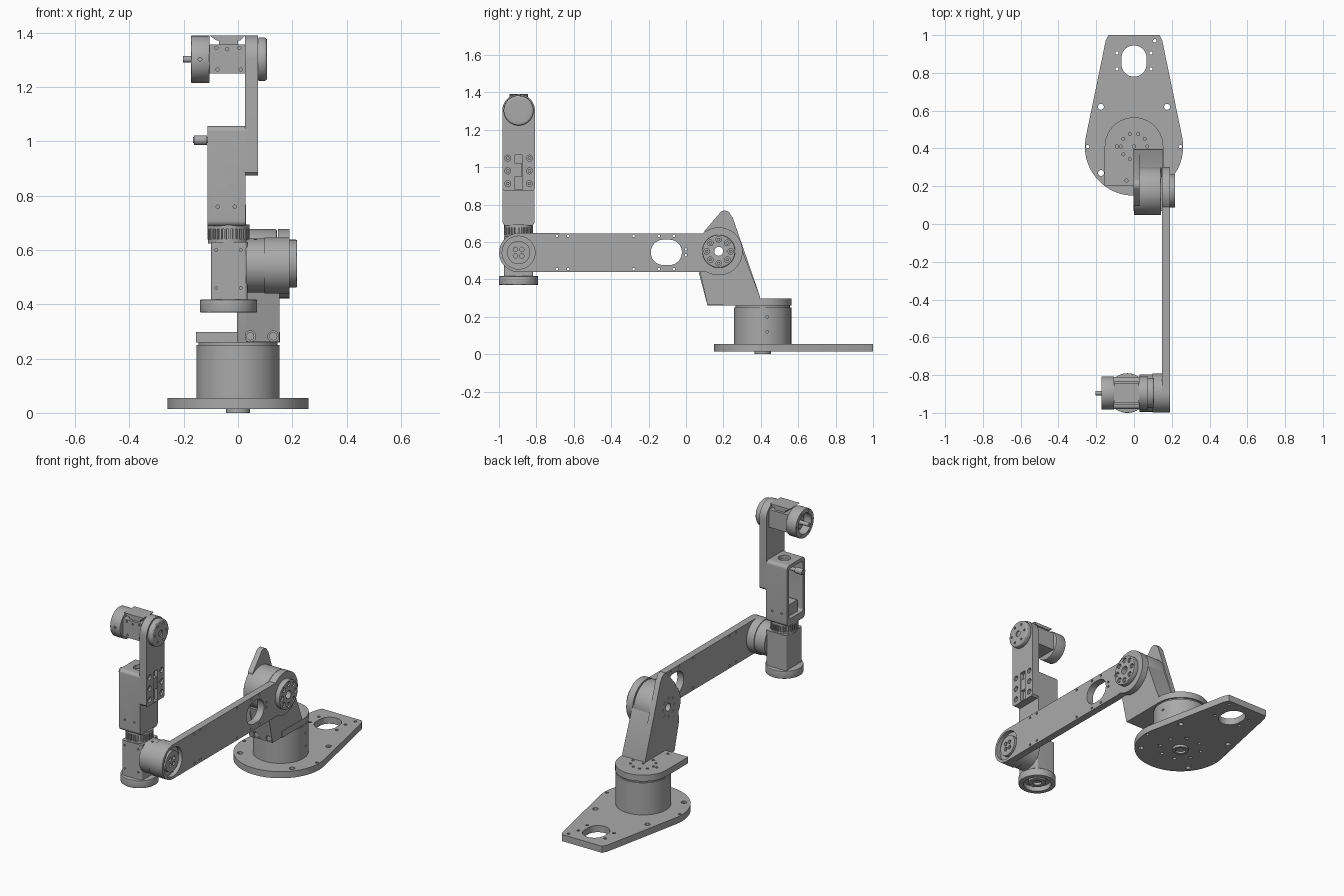
import bpy, bmesh, math

if "Cube" in bpy.data.objects:
    bpy.data.objects.remove(bpy.data.objects["Cube"])

grey = bpy.data.materials.new("machined grey")
grey.diffuse_color = (0.40, 0.40, 0.40, 1)
grey.use_nodes = True
grey.node_tree.nodes["Principled BSDF"].inputs["Base Color"].default_value = grey.diffuse_color


def arc(cx, cy, r, a0=0, a1=360, n=48):
    full = a1 - a0 == 360
    k = n if full else n - 1
    return [(cx + r * math.cos(math.radians(a0 + (a1 - a0) * i / k)),
             cy + r * math.sin(math.radians(a0 + (a1 - a0) * i / k))) for i in range(n)]


def rect(u0, u1, v0, v1, r=0):
    if r == 0:
        return [(u0, v0), (u1, v0), (u1, v1), (u0, v1)]
    return (arc(u1 - r, v1 - r, r, 0, 90, 10) + arc(u0 + r, v1 - r, r, 90, 180, 10)
            + arc(u0 + r, v0 + r, r, 180, 270, 10) + arc(u1 - r, v0 + r, r, 270, 360, 10))


def mesh_object(name, prisms):
    """Each prism is (axis, outline, start, end); x uses (y,z), y uses (x,z), z uses (x,y)."""
    bm = bmesh.new()
    for axis, pts, a, b in prisms:
        def put(u, v, w):
            return {'x': (w, u, v), 'y': (u, w, v), 'z': (u, v, w)}[axis]
        lo = [bm.verts.new(put(u, v, a)) for u, v in pts]
        hi = [bm.verts.new(put(u, v, b)) for u, v in pts]
        bm.faces.new(lo)
        bm.faces.new(hi)
        for i in range(len(pts)):
            j = (i + 1) % len(pts)
            bm.faces.new((lo[i], lo[j], hi[j], hi[i]))
    bmesh.ops.recalc_face_normals(bm, faces=bm.faces)
    me = bpy.data.meshes.new(name)
    bm.to_mesh(me)
    bm.free()
    me.materials.append(grey)
    ob = bpy.data.objects.new(name, me)
    bpy.context.collection.objects.link(ob)
    return ob


def part(name, prisms, cuts=(), bevel=0):
    ob = mesh_object(name, prisms)
    bpy.ops.object.select_all(action='DESELECT')
    bpy.context.view_layer.objects.active = ob
    ob.select_set(True)
    if bevel:
        m = ob.modifiers.new("bevel", 'BEVEL')
        m.width, m.segments, m.angle_limit = bevel, 3, math.radians(50)
        bpy.ops.object.modifier_apply(modifier="bevel")
    if cuts:
        cutter = mesh_object("cutter", cuts)
        m = ob.modifiers.new("cut", 'BOOLEAN')
        m.object, m.operation, m.solver = cutter, 'DIFFERENCE', 'EXACT'
        bpy.ops.object.modifier_apply(modifier="cut")
        bpy.data.objects.remove(cutter)
    bpy.ops.object.shade_smooth_by_angle(angle=math.radians(30))
    return ob


def holes(axis, spots, r, a, b, n=12):
    return [(axis, arc(u, v, r, n=n), a, b) for u, v in spots]


def ring(cu, cv, r, n, start=0):
    return [(cu + r * math.cos(math.radians(start) + 2 * math.pi * i / n),
             cv + r * math.sin(math.radians(start) + 2 * math.pi * i / n)) for i in range(n)]


BY = 0.41                 # base axis
SY, SZ = 0.175, 0.55      # shoulder axis
EY, EZ = -0.895, 0.543    # elbow axis
WX, WZ = -0.035, 1.303    # forearm axis x, wrist axis z

# ---- base ----
outline = arc(0, BY, 0.26, -192, 12, 60) + [(0.15, 0.97), (0.135, 1), (-0.135, 1), (-0.15, 0.97)]
big = [(s * x, y) for s in (1, -1) for x, y in ((0.175, 0.62), (0.245, 0.41), (0.175, 0.27))]
small = [(s * 0.09, y) for s in (1, -1) for y in (0.82, 0.905)] + [(0.11, 0.97)]
part("base_plate", [('z', outline, 0.015, 0.055)],
     [('z', rect(-0.066, 0.066, 0.78, 0.945, 0.065), 0, 0.1)]
     + holes('z', big[:1] + big[2:4] + big[5:], 0.016, 0, 0.1) + holes('z', big[1::3], 0.009, 0, 0.1)
     + holes('z', small, 0.009, 0, 0.1) + holes('z', ring(0, BY, 0.12, 8, 22), 0.011, 0, 0.03))
part("base_boss", [('z', arc(0, BY, 0.045), 0, 0.02)], holes('z', [(0, BY)], 0.03, -0.01, 0.012, 32))
part("base_drum", [('z', arc(0, BY, 0.153, n=64), 0.055, 0.25)],
     holes('x', [(0.435, 0.12), (0.435, 0.2)], 0.007, 0.1, 0.2))
part("base_drum_neck", [('z', arc(0, BY, 0.145, n=64), 0.25, 0.262)])
part("turntable", [('z', arc(0, BY, 0.155, 0, 180, 40) + [(-0.155, 0.2), (0.155, 0.2)], 0.26, 0.298)],
     holes('z', ring(0, BY, 0.07, 10) + [(0, BY), (-0.04, 0.23), (-0.09, BY)], 0.008, 0.28, 0.31))

# ---- shoulder ----
bore = holes('x', [(SY, SZ)], 0.024, -0.1, 0.3, 24)
fin = ([(0.115, 0.26), (0.395, 0.26), (0.395, 0.31), (0.25, 0.73)]
       + arc(0.207, 0.735, 0.033, 20, 130, 8) + [(0.1, 0.66), (0.07, 0.43)])
part("shoulder_fin", [('x', fin, -0.003, 0.03)],
     bore + holes('x', ring(SY, SZ, 0.055, 8), 0.008, -0.1, 0.01))
part("shoulder_foot", [('x', [(0.115, 0.262), (0.395, 0.262), (0.395, 0.31), (0.295, 0.57),
                              (0.25, 0.47), (0.07, 0.46)], 0.025, 0.152)],
     holes('y', [(0.045, 0.282), (0.13, 0.282)], 0.02, 0.05, 0.135, 20))
part("foot_bolts", [('y', arc(x, 0.282, 0.015, n=16), 0.115, 0.14) for x in (0.045, 0.13)])
part("shoulder_housing", [('x', arc(SY, SZ, 0.127, n=64), 0.0, 0.143)], bore, 0.006)
part("shoulder_flange", [('x', arc(SY, SZ, 0.088, n=48), 0.185, 0.218)],
     bore + holes('x', ring(SY, SZ, 0.064, 8), 0.015, 0.205, 0.25, 16), 0.004)
part("flange_bolts", [('x', arc(y, z, 0.009, n=6), 0.2, 0.214) for y, z in ring(SY, SZ, 0.064, 8)])

# ---- long arm ----
arm = (arc(SY, SZ, 0.128, -122, 132, 48) + [(0.06, 0.645)]
       + arc(EY, EZ, 0.104, 90, 270, 32) + [(0.07, 0.439)])
dots = [(y, z) for y in (-0.69, -0.63, -0.28, -0.145, -0.065) for z in (0.455, 0.632)]
part("long_arm", [('x', arm, 0.147, 0.19)],
     bore + [('x', rect(-0.188, -0.022, 0.477, 0.612, 0.066), 0.1, 0.3)]
     + holes('x', dots + [(0.0, 0.53), (0.0, 0.56)], 0.007, 0.1, 0.3, 10)
     + holes('x', [(EY, EZ)], 0.088, 0.165, 0.3, 40))

# ---- elbow ----
part("elbow_drum", [('x', arc(EY, EZ, 0.104, n=56), 0.098, 0.15)])
part("elbow_collar", [('x', arc(EY, EZ, 0.099, n=56), 0.03, 0.1)],
     holes('z', [(0.065, EY - 0.02)], 0.006, 0.62, 0.7))
part("elbow_hub", [('x', arc(EY, EZ, 0.062, n=40), 0.15, 0.184)],
     holes('x', ring(EY, EZ, 0.024, 4, 45), 0.012, 0.17, 0.2))
part("elbow_body", [('z', rect(-0.1, 0.035, -0.973, -0.817, 0.012), 0.41, 0.63)],
     holes('y', [(x, z) for x in (-0.08, 0.01) for z in (0.46, 0.6)], 0.005, -1, -0.965))
part("elbow_foot_disc", [('z', arc(WX, EY, 0.105, n=56), 0.37, 0.417)],
     holes('z', [(WX, EY)], 0.078, 0.36, 0.4, 40), 0.003)
part("foot_disc_hub", [('z', arc(WX, EY, 0.05, n=32), 0.38, 0.405)],
     holes('z', [(WX, EY)], 0.025, 0.37, 0.395, 24))

# ---- forearm ----
teeth = [(WX + r * math.cos(t), EY + r * math.sin(t)) for i in range(28)
         for r, o in ((0.078, 0), (0.078, 0.11), (0.07, 0.12), (0.07, 0.215))
         for t in [i * math.tau / 28 + o]]
part("gear_ring", [('z', teeth, 0.638, 0.678)])
part("gear_collar", [('z', arc(WX, EY, 0.075), 0.625, 0.64), ('z', arc(WX, EY, 0.077), 0.677, 0.695)])
part("forearm_frame", [('x', rect(-0.98, -0.81, 0.688, 1.057, 0.02), -0.113, 0.028)],
     [('x', rect(-0.962, -0.828, 0.73, 1.035, 0.015), -0.2, 0.006)]
     + holes('y', [(-0.075, 0.76), (-0.012, 0.76)], 0.006, -1, -0.75)
     + holes('z', [(WX, EY)], 0.035, 1.03, 1.1, 24), 0)
part("forearm_motor", [('z', rect(-0.09, 0.0, -0.94, -0.85), 0.72, 0.80)])
part("forearm_shaft", [('x', arc(EY, 1.005, 0.011, n=16), -0.165, 0.01),
                       ('x', arc(EY, 1.005, 0.018, n=16), -0.163, -0.115)])

# ---- upper plate ----
upper = arc(EY, WZ, 0.087, 0, 180, 40) + [(-0.982, 0.885), (-0.972, 0.875), (-0.818, 0.875), (-0.808, 0.885)]
bolts = [(EY + s * 0.058, z) for s in (1, -1) for z in (0.912, 0.98, 1.048)]
part("upper_plate", [('x', upper, 0.026, 0.073)],
     [('x', rect(-0.915, -0.875, 0.88, 1.065), 0.05, 0.1)] + holes('x', bolts, 0.016, 0.055, 0.1, 16))
part("upper_plate_bolts", [('x', arc(y, z, 0.010, n=6), 0.05, 0.066) for y, z in bolts])
part("slot_block", [('x', rect(-0.913, -0.877, 0.95, 1.02), 0.045, 0.068)])

# ---- wrist ----
part("wrist_cap", [('x', arc(EY, WZ, 0.08, n=48), 0.07, 0.107)],
     holes('x', ring(EY, WZ, 0.055, 6), 0.007, 0.1, 0.15)
     + holes('x', [(EY, WZ)], 0.018, 0.1, 0.15, 20), 0.010)
part("wrist_block", [('x', rect(EY - 0.06, EY + 0.06, 1.25, 1.358), -0.108, 0.03)],
     holes('y', [(-0.075, 1.265), (0.01, 1.265), (-0.04, 1.34), (-0.08, 1.345), (0.005, 1.345)],
           0.006, -1, -0.945))
part("wrist_top_plate", [('y', [(-0.078, 1.372), (0.008, 1.372), (0.026, 1.39), (-0.105, 1.39)],
                          EY - 0.05, EY + 0.05), ('y', rect(-0.07, 0.0, 1.35, 1.375), EY - 0.045, EY + 0.045)])
part("wrist_drum", [('x', arc(EY, WZ, 0.087, n=56), -0.173, -0.105)],
     holes('x', [(EY, WZ)], 0.062, -0.2, -0.125, 40)
     + holes('x', ring(EY, WZ, 0.075, 6), 0.006, -0.2, -0.16)
     + holes('y', [(-0.14, WZ)], 0.007, -1, -0.97), 0.003)
part("wrist_shaft", [('x', arc(EY, WZ, 0.012, n=20), -0.203, -0.12),
                     ('x', arc(EY, WZ, 0.04, n=32), -0.14, -0.12)])
